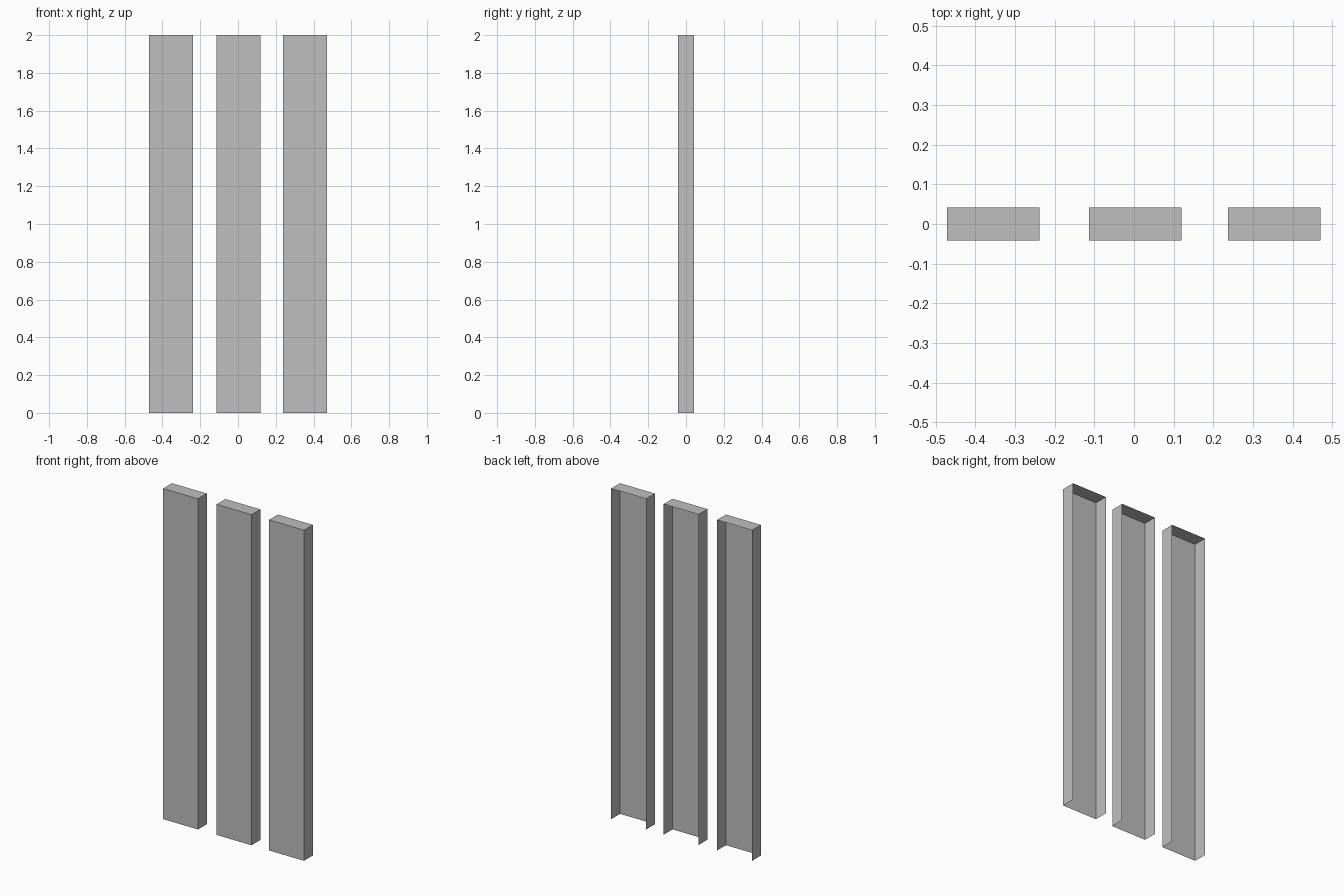
import bpy
import bmesh

default = bpy.data.objects.get("Cube")
if default:
    bpy.data.objects.remove(default, do_unlink=True)

WIDTH, DEPTH, HEIGHT = 0.234, 0.084, 2.0

grey = bpy.data.materials.new("plain grey")
grey.use_nodes = True
colour = (0.52, 0.52, 0.52, 1)
grey.diffuse_color = colour
grey.node_tree.nodes["Principled BSDF"].inputs["Base Color"].default_value = colour


def make_panel(name, x):
    """Thin-walled tray panel, open at the back and the bottom."""
    bm = bmesh.new()
    bmesh.ops.create_cube(bm, size=1)
    bmesh.ops.scale(bm, vec=(WIDTH, DEPTH, HEIGHT), verts=bm.verts)
    bmesh.ops.translate(bm, vec=(0, 0, HEIGHT / 2), verts=bm.verts)
    bm.normal_update()
    # Remove the back and bottom faces
    open_faces = [f for f in bm.faces if f.normal.y > 0.5 or f.normal.z < -0.5]
    bmesh.ops.delete(bm, geom=open_faces, context='FACES')
    mesh = bpy.data.meshes.new(name)
    bm.to_mesh(mesh)
    bm.free()
    mesh.materials.append(grey)
    panel = bpy.data.objects.new(name, mesh)
    panel.location.x = x
    bpy.context.collection.objects.link(panel)


# Three upright panels in a row
for name, x in (("right_panel", -0.355), ("middle_panel", 0.003), ("left_panel", 0.354)):
    make_panel(name, x)
